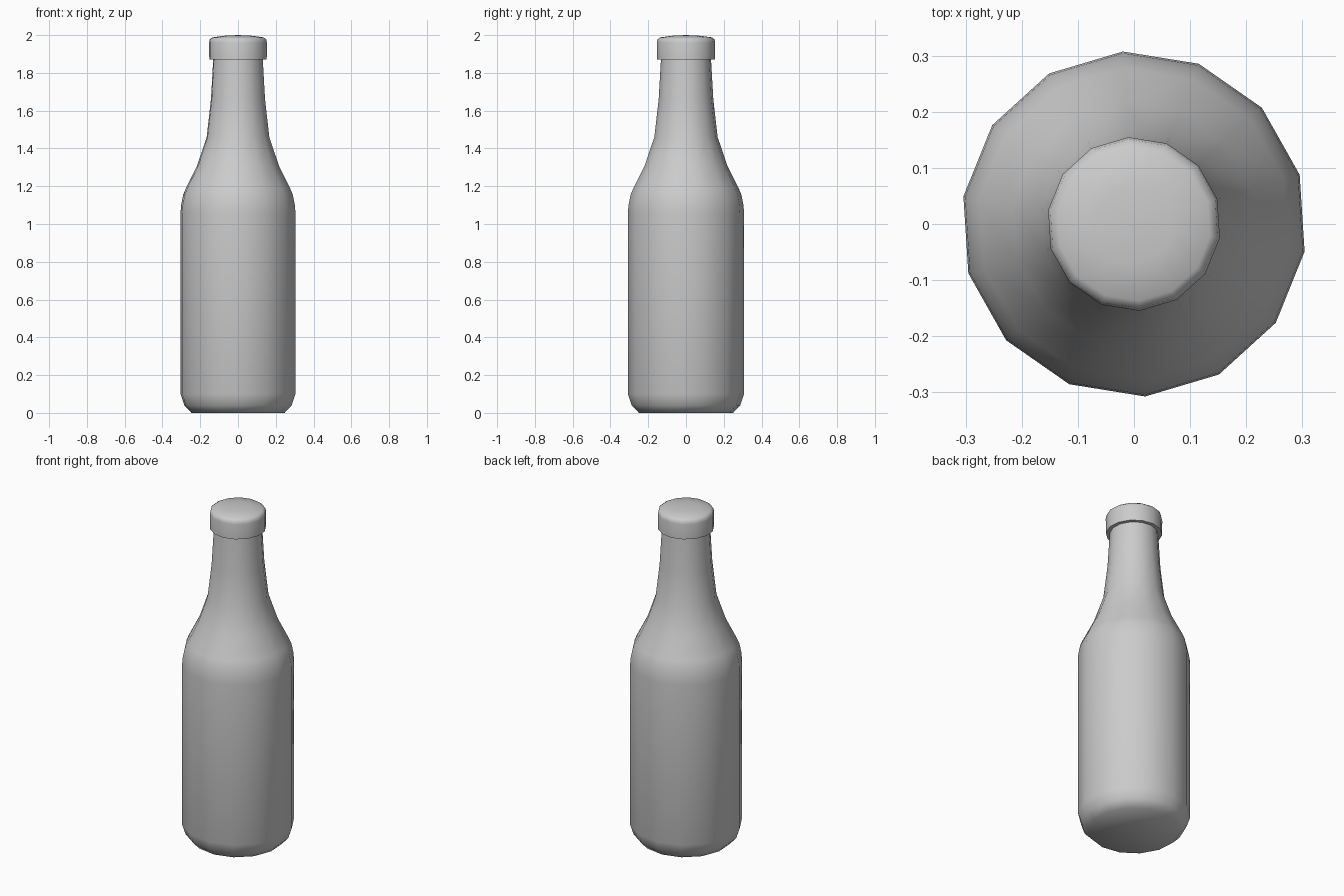
import bpy, bmesh, math

if "Cube" in bpy.data.objects:
    bpy.data.objects.remove(bpy.data.objects["Cube"])

SIDES = 14
START = math.radians(93.7)


def lathe(name, profile, angle):
    """Revolve (radius, z) points; a zero radius makes a pole."""
    bm = bmesh.new()
    rings = []
    for r, z in profile:
        if r == 0:
            rings.append([bm.verts.new((0, 0, z))] * SIDES)
        else:
            rings.append([bm.verts.new((r * math.cos(START + i * math.tau / SIDES),
                                        r * math.sin(START + i * math.tau / SIDES), z))
                          for i in range(SIDES)])
    for a, b in zip(rings, rings[1:]):
        for i in range(SIDES):
            j = (i + 1) % SIDES
            bm.faces.new(list(dict.fromkeys((a[i], a[j], b[j], b[i]))))
    bmesh.ops.recalc_face_normals(bm, faces=bm.faces)
    mesh = bpy.data.meshes.new(name)
    bm.to_mesh(mesh)
    bm.free()
    obj = bpy.data.objects.new(name, mesh)
    bpy.context.collection.objects.link(obj)
    bpy.ops.object.select_all(action='DESELECT')
    obj.select_set(True)
    bpy.context.view_layer.objects.active = obj
    bpy.ops.object.shade_smooth_by_angle(angle=math.radians(angle))
    return obj


# Bottle: base, straight body, shoulder and tapering neck
lathe("bottle_body", [
    (0, 0.005), (0.25, 0.0), (0.288, 0.04), (0.308, 0.1), (0.308, 1.06),
    (0.305, 1.1), (0.294, 1.155), (0.279, 1.19), (0.219, 1.31),
    (0.168, 1.46), (0.145, 1.66), (0.133, 1.87), (0, 1.88)], 65)

# Cap with a slightly domed top
lathe("bottle_cap", [
    (0, 1.87), (0.154, 1.87), (0.155, 1.96), (0.151, 1.978),
    (0.137, 1.988), (0.07, 1.997), (0, 2.0)], 65)
